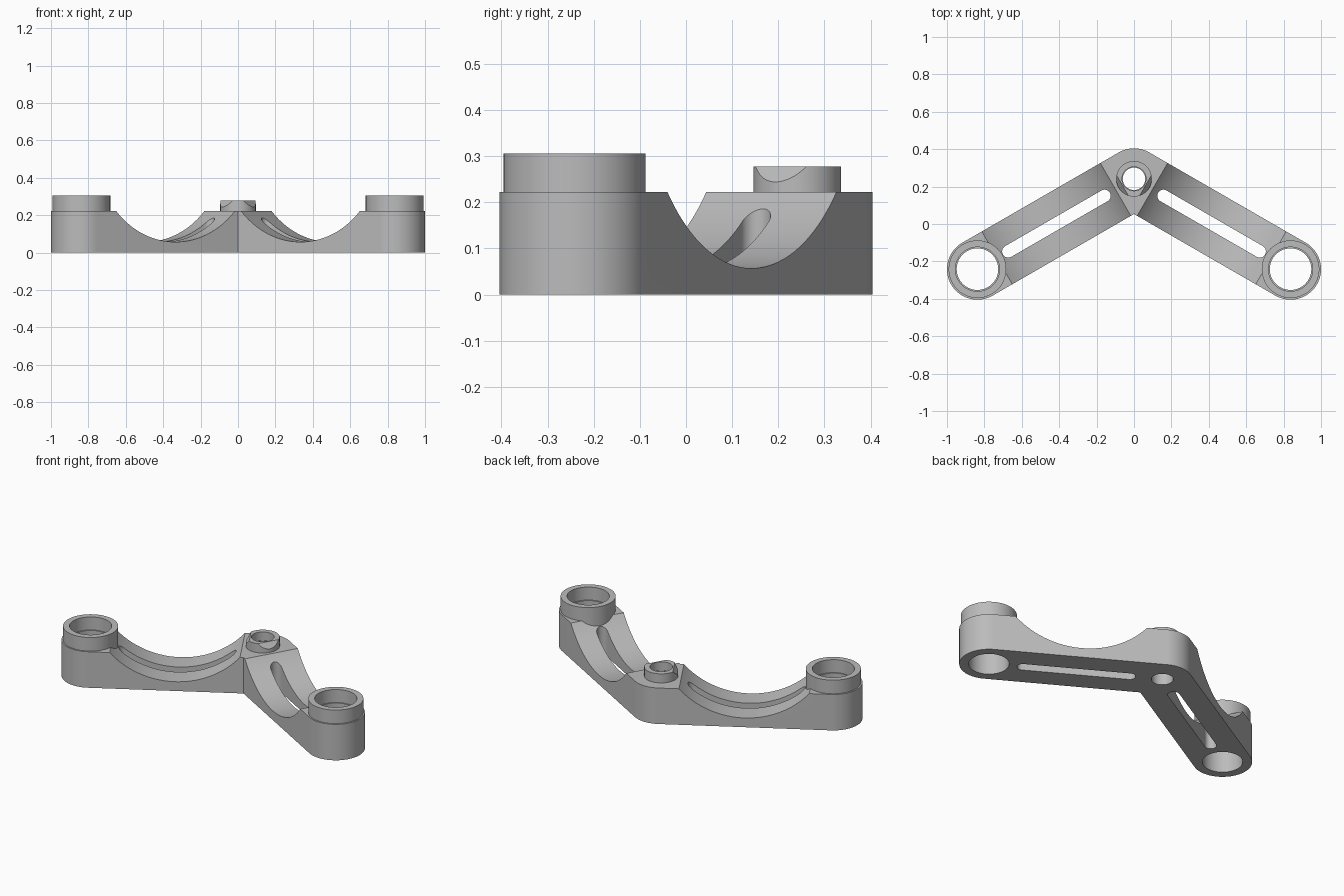
import bpy, bmesh, math
from mathutils import Matrix, Vector

cube = bpy.data.objects.get("Cube")
if cube:
    bpy.data.objects.remove(cube, do_unlink=True)

HALF = 0.163            # half width of an arm
TOP = 0.222             # top of the arms
HUB = Vector((0, 0.2415))
END = Vector((0.837, -0.2415))
TILT = math.radians(-30)


def arc(centre, radius, start, stop, steps):
    """Points on an arc, angles in degrees."""
    out = []
    for i in range(steps + 1):
        a = math.radians(start + (stop - start) * i / steps)
        out.append(Vector((centre[0] + radius * math.cos(a),
                           centre[1] + radius * math.sin(a))))
    return out


def circle(centre, radius):
    return arc(centre, radius, 0, 360, 96)[:-1]


def prism(name, outline, low, high, matrix=Matrix()):
    """Extrude a closed outline from low to high."""
    bm = bmesh.new()
    face = bm.faces.new([bm.verts.new((p.x, p.y, low)) for p in outline])
    grown = bmesh.ops.extrude_face_region(bm, geom=[face])["geom"]
    verts = [v for v in grown if isinstance(v, bmesh.types.BMVert)]
    bmesh.ops.translate(bm, verts=verts, vec=(0, 0, high - low))
    bmesh.ops.recalc_face_normals(bm, faces=bm.faces)
    bm.transform(matrix)
    bmesh.ops.recalc_face_normals(bm, faces=bm.faces)
    mesh = bpy.data.meshes.new(name)
    bm.to_mesh(mesh)
    bm.free()
    obj = bpy.data.objects.new(name, mesh)
    bpy.context.collection.objects.link(obj)
    return obj


def combine(target, tool, operation):
    """Apply a boolean and remove the tool."""
    mod = target.modifiers.new(tool.name, 'BOOLEAN')
    mod.operation = operation
    mod.solver = 'EXACT'
    mod.object = tool
    bpy.ops.object.select_all(action='DESELECT')
    bpy.context.view_layer.objects.active = target
    target.select_set(True)
    bpy.ops.object.modifier_apply(modifier=mod.name)
    bpy.data.objects.remove(tool, do_unlink=True)


# V-shaped body with rounded ends
right_half = arc(HUB, HALF, 90, 60, 12) + arc(END, HALF, 60, -120, 48)
inner_corner = Vector((0, HUB.y - HALF / math.cos(TILT)))
left_half = [Vector((-p.x, p.y)) for p in reversed(right_half[1:])]
body = prism("bracket_body", right_half + [inner_corner] + left_half, 0, TOP)

# Hub boss, which the scoops nick
combine(body, prism("hub_boss", circle(HUB, 0.095), 0.1, 0.278), 'UNION')

# Scoops and slots along each arm
hub_place = Matrix.Translation((HUB.x, HUB.y, 0)) @ Matrix.Rotation(TILT, 4, 'Z')
lay_down = Matrix.Rotation(math.radians(90), 4, 'X')
scoop_outline = arc((0.4795, 0.5455), 0.4885, 0, 360, 160)[:-1]
slot_outline = arc((0.182, 0), 0.033, 90, 270, 24) + arc((0.776, 0), 0.033, -90, 90, 24)
for side in (1, -1):
    flip = Matrix.Diagonal((side, 1, 1, 1))
    combine(body, prism("scoop", scoop_outline, -0.25, 0.25,
                        flip @ hub_place @ lay_down), 'DIFFERENCE')
    combine(body, prism("slot", slot_outline, -0.1, 0.5,
                        flip @ hub_place), 'DIFFERENCE')

# End bosses
for side in (1, -1):
    centre = Vector((side * END.x, END.y))
    combine(body, prism("end_boss", circle(centre, 0.154), 0.1, 0.306), 'UNION')

# Stepped bores
bores = [(HUB, 0.06, 0.064), (END, 0.111, 0.118),
         (Vector((-END.x, END.y)), 0.111, 0.118)]
for centre, narrow, wide in bores:
    combine(body, prism("bore", circle(centre, narrow), -0.1, 0.5), 'DIFFERENCE')
    combine(body, prism("counterbore", circle(centre, wide), 0.226, 0.5), 'DIFFERENCE')

# Grey finish
grey = bpy.data.materials.new("plain grey")
grey.use_nodes = True
colour = (0.5, 0.5, 0.5, 1)
grey.diffuse_color = colour
grey.node_tree.nodes["Principled BSDF"].inputs["Base Color"].default_value = colour
body.data.materials.clear()
body.data.materials.append(grey)
for poly in body.data.polygons:
    poly.material_index = 0

bpy.ops.object.select_all(action='DESELECT')
body.select_set(True)
bpy.context.view_layer.objects.active = body
bpy.ops.object.shade_smooth_by_angle(angle=math.radians(25))
